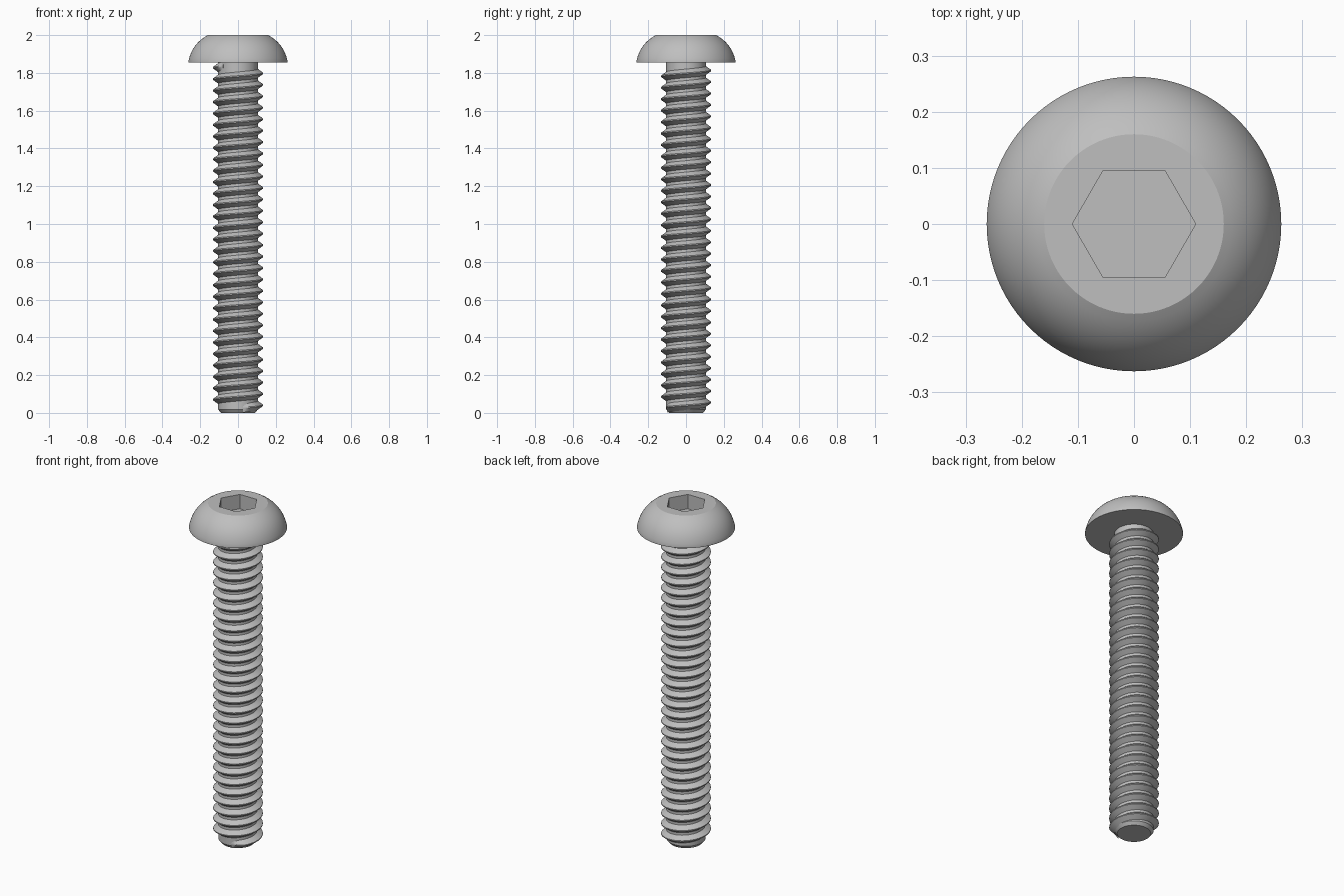
import bpy, bmesh
from math import sin, cos, pi, radians

cube = bpy.data.objects.get("Cube")
if cube:
    bpy.data.objects.remove(cube, do_unlink=True)

steel = bpy.data.materials.new("grey steel")
steel.use_nodes = True
grey = (0.52, 0.52, 0.52, 1)
steel.diffuse_color = grey
steel.node_tree.nodes["Principled BSDF"].inputs["Base Color"].default_value = grey

CORE, CREST, PITCH = 0.105, 0.133, 0.0606
HEAD_BASE, TOP = 1.855, 2.0


def finish(name, bm):
    """Turn a bmesh into a named object with the steel material."""
    bmesh.ops.recalc_face_normals(bm, faces=bm.faces)
    mesh = bpy.data.meshes.new(name)
    bm.to_mesh(mesh)
    bm.free()
    mesh.materials.append(steel)
    obj = bpy.data.objects.new(name, mesh)
    bpy.context.collection.objects.link(obj)
    return obj


def smooth(obj):
    bpy.ops.object.select_all(action='DESELECT')
    obj.select_set(True)
    bpy.context.view_layer.objects.active = obj
    bpy.ops.object.shade_smooth_by_angle(angle=radians(22))


def skin(bm, rings, closed):
    """Join successive rings of points with quads and cap both ends."""
    rows = [[bm.verts.new(p) for p in ring] for ring in rings]
    n = len(rows[0])
    for a, b in zip(rows, rows[1:]):
        for i in range(n if closed else n - 1):
            j = (i + 1) % n
            bm.faces.new((a[i], a[j], b[j], b[i]))
    bm.faces.new(rows[0])
    bm.faces.new(rows[-1])


def lathe(name, profile, sides=96):
    """Revolve (radius, height) points round z."""
    bm = bmesh.new()
    turn = [2 * pi * i / sides for i in range(sides)]
    skin(bm, [[(r * cos(t), r * sin(t), z) for t in turn] for r, z in profile], True)
    return finish(name, bm)


# Button head: short rim, then a domed arc up to the flat top
rim, flat, rim_top = 0.2625, 0.16, HEAD_BASE + 0.007
mid_r, mid_z = (rim + flat) / 2, (rim_top + TOP) / 2
dr, dz = flat - rim, TOP - rim_top
bulge = 0.02 / (dr * dr + dz * dz) ** 0.5
profile = [(rim, HEAD_BASE)]
for i in range(13):
    s = i / 12
    lift = 4 * s * (1 - s) * bulge
    profile.append((rim + dr * s + dz * lift, rim_top + dz * s - dr * lift))
head = lathe("button_head", profile)

# Hexagonal socket cut into the head
cutter = lathe("socket_cutter", [(0.11, TOP - 0.085), (0.11, TOP + 0.05)], 6)
cutter.hide_render = True
cut = head.modifiers.new("socket", 'BOOLEAN')
cut.operation, cut.solver, cut.object = 'DIFFERENCE', 'EXACT', cutter
bpy.context.view_layer.objects.active = head
bpy.ops.object.modifier_apply(modifier=cut.name)
bpy.data.objects.remove(cutter, do_unlink=True)
smooth(head)

# Shank core with a chamfered tip
smooth(lathe("shank", [(0.09, 0), (CORE, 0.018), (CORE, HEAD_BASE + 0.002)]))

# Right-handed helical thread, fading into the core at both ends
start, end, fade = radians(-75), radians(29 * 360 + 222), radians(32)
steps = 30 * 60
rings = []
for k in range(steps + 1):
    t = start + (end - start) * k / steps
    grow = min(1, (t - start) / fade, (end - t) / fade)
    z = 0.04 + PITCH * t / (2 * pi)
    crest = CORE + (CREST - CORE) * max(grow, 0.05)
    section = [(CORE - 0.003, -0.025), (crest, -0.003), (crest, 0.003), (CORE - 0.003, 0.025)]
    rings.append([(r * cos(t), r * sin(t), z + h) for r, h in section])
bm = bmesh.new()
skin(bm, rings, True)
smooth(finish("thread", bm))
